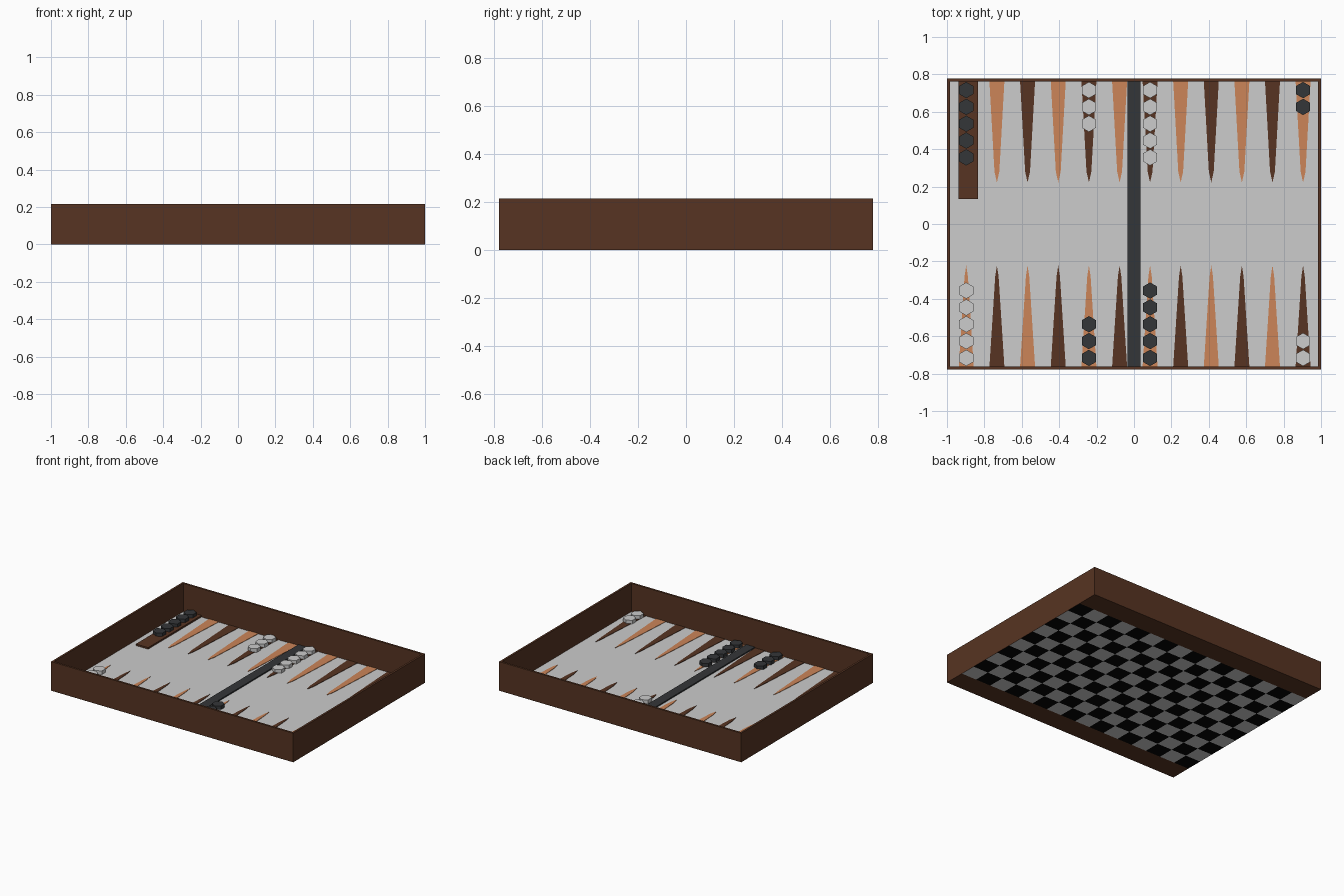
import bpy, bmesh, math

if "Cube" in bpy.data.objects:
    bpy.data.objects.remove(bpy.data.objects["Cube"])


def mat(name, rgb):
    lin = [((c / 255 + 0.055) / 1.055) ** 2.4 if c > 10 else c / 255 / 12.92 for c in rgb]
    m = bpy.data.materials.new(name)
    m.diffuse_color = (*lin, 1)
    m.use_nodes = True
    m.node_tree.nodes["Principled BSDF"].inputs["Base Color"].default_value = m.diffuse_color
    return m


BROWN = mat("dark_wood", (87, 52, 34))
ORANGE = mat("orange_wood", (204, 133, 88))
GREY = mat("light_grey", (204, 204, 204))
DARK = mat("charcoal", (52, 54, 56))
BLACK = mat("black", (4, 4, 4))

HX, HY, H, T = 1.0, 0.777, 0.216, 0.015
FLOOR = 0.005


def finish(name, bm, mats):
    me = bpy.data.meshes.new(name)
    bmesh.ops.recalc_face_normals(bm, faces=bm.faces)
    bm.to_mesh(me)
    bm.free()
    for m in mats:
        me.materials.append(m)
    ob = bpy.data.objects.new(name, me)
    bpy.context.collection.objects.link(ob)
    return ob


def prism(name, pts, z0, z1, m):
    """Extrude a flat outline from z0 up to z1."""
    bm = bmesh.new()
    f = bm.faces.new([bm.verts.new((x, y, z0)) for x, y in pts])
    r = bmesh.ops.extrude_face_region(bm, geom=[f])
    for v in r["geom"]:
        if isinstance(v, bmesh.types.BMVert):
            v.co.z = z1
    return finish(name, bm, [m])


def box(name, x0, x1, y0, y1, z0, z1, m):
    return prism(name, [(x0, y0), (x1, y0), (x1, y1), (x0, y1)], z0, z1, m)


# Four thin walls
for s, side in ((-1, "front"), (1, "back")):
    a, b = sorted((s * HY, s * (HY - T)))
    box(side + "_wall", -HX, HX, a, b, 0, H, BROWN)
for s, side in ((-1, "left"), (1, "right")):
    a, b = sorted((s * HX, s * (HX - T)))
    box(side + "_wall", a, b, -HY + T, HY - T, 0, H, BROWN)

# Playing floor
box("floor", -HX + T, HX - T, -HY + T, HY - T, 0.002, FLOOR, GREY)

# Underside: chequered field with a plain wood strip along the front and back
NX, NY, FY = 16, 10, 0.62
bm = bmesh.new()
xs = [-HX + 2 * HX * i / NX for i in range(NX + 1)]
ys = [-HY] + [-FY + 2 * FY * j / NY for j in range(NY + 1)] + [HY]
grid = [[bm.verts.new((x, y, 0)) for x in xs] for y in ys]
for j in range(len(ys) - 1):
    for i in range(NX):
        f = bm.faces.new((grid[j][i], grid[j + 1][i], grid[j + 1][i + 1], grid[j][i + 1]))
        f.material_index = 0 if j in (0, NY + 1) else 1 + (i + j) % 2
under = finish("underside", bm, [BROWN, GREY, BLACK])
under.location.z = -0.0008

# Centre bar
box("centre_bar", -0.035, 0.035, -HY + T, HY - T, FLOOR, 0.014, DARK)

# Twelve points on each side, alternating colours
px = [-0.897 + 0.164 * i if i < 6 else 0.086 + 0.1636 * (i - 6) for i in range(12)]
for s in (-1, 1):
    tip = 0.013 if s > 0 else 0.009
    for i, x in enumerate(px):
        pts = [(x - 0.04, s * 0.762), (x + 0.04, s * 0.762), (x + tip, s * 0.28),
               (x, s * 0.222), (x - tip, s * 0.28)]
        brown = (i % 2 == 0) == (s > 0)
        prism("point", pts, FLOOR, FLOOR + 0.003, BROWN if brown else ORANGE)

# Raised wooden slab on the back left point
box("slab", -0.937, -0.835, 0.133, 0.762, FLOOR, 0.017, BROWN)

# Hexagonal checkers: (point index, side, count, colour)
stacks = [(0, 1, 5, DARK), (4, 1, 3, GREY), (6, 1, 5, GREY), (11, 1, 2, DARK),
          (0, -1, 5, GREY), (4, -1, 3, DARK), (6, -1, 5, DARK), (11, -1, 2, GREY)]
for i, s, n, m in stacks:
    z = 0.015 if (i, s) == (0, 1) else FLOOR
    for k in range(n):
        y = s * (0.716 - 0.09 * k)
        pts = [(px[i] + 0.0435 * math.sin(a * math.pi / 3), y + 0.0435 * math.cos(a * math.pi / 3))
               for a in range(6)]
        prism("checker", pts, z, z + 0.027, m)
